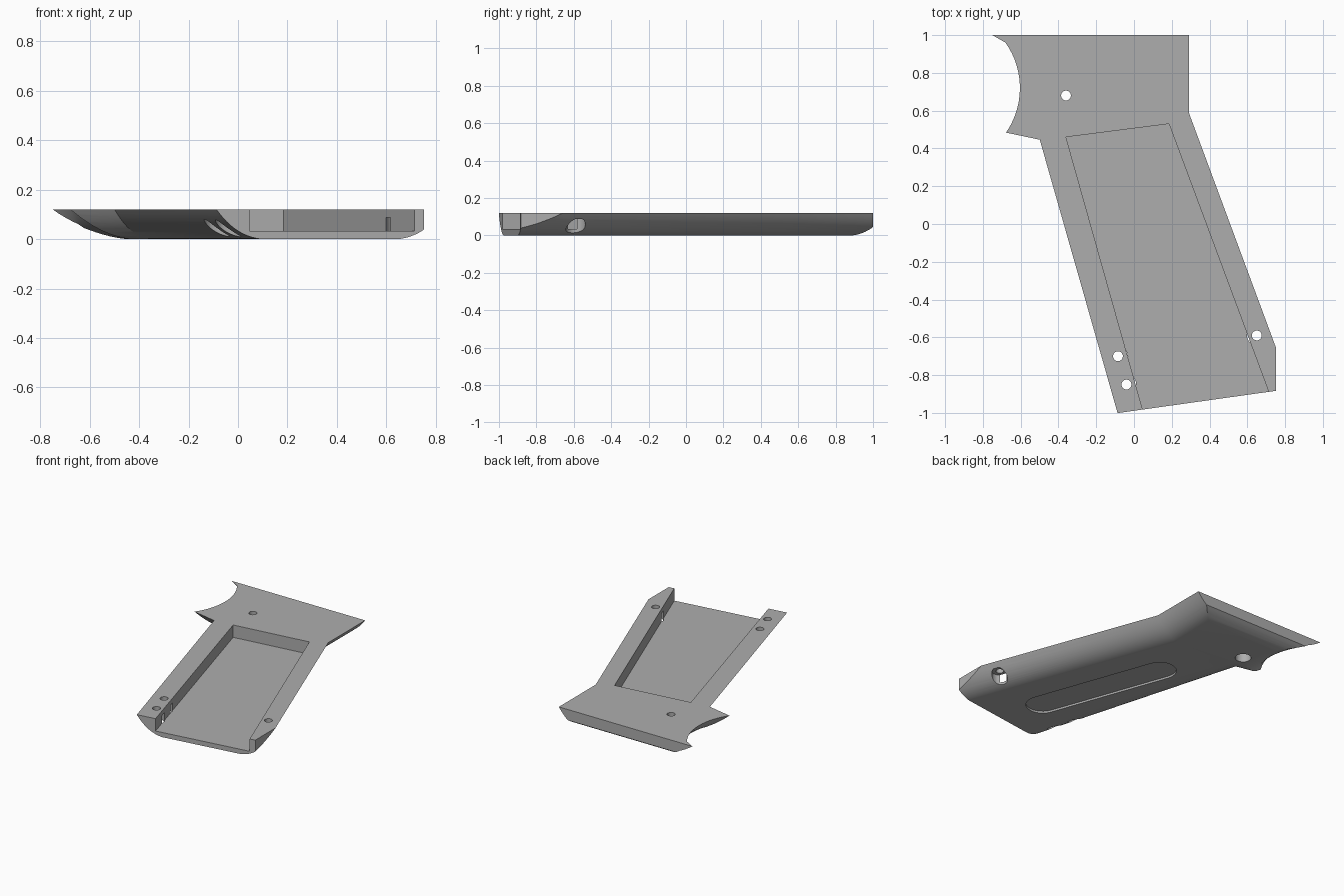
import bpy, bmesh, math
from mathutils import Vector

cube = bpy.data.objects.get("Cube")
if cube:
    bpy.data.objects.remove(cube)

grey = bpy.data.materials.new("satin_grey")
grey.use_nodes = True
colour = (0.42, 0.42, 0.42, 1)
grey.diffuse_color = colour
grey.node_tree.nodes["Principled BSDF"].inputs["Base Color"].default_value = colour

THICK, INSET, STEPS = 0.12, 0.18, 12


def rounded_edge():
    """(inset, height) pairs from the flat underside up to the top rim."""
    pairs = []
    for i in range(STEPS + 1):
        t = i / STEPS
        pairs.append((INSET * (1 - t) ** 2 + 2 * t * (1 - t) * 0.075,
                      2 * t * (1 - t) * 0.012 + THICK * t * t))
    return pairs


def loft(name, rings):
    """Closed solid through matching rings of 3D points."""
    bm = bmesh.new()
    rows = [[bm.verts.new(p) for p in ring] for ring in rings]
    n = len(rows[0])
    for low, high in zip(rows, rows[1:]):
        for i in range(n):
            j = (i + 1) % n
            bm.faces.new((low[i], low[j], high[j], high[i]))
    bm.faces.new(rows[0][::-1])
    bm.faces.new(rows[-1])
    bmesh.ops.recalc_face_normals(bm, faces=bm.faces)
    mesh = bpy.data.meshes.new(name)
    bm.to_mesh(mesh)
    bm.free()
    mesh.materials.append(grey)
    obj = bpy.data.objects.new(name, mesh)
    bpy.context.collection.objects.link(obj)
    return obj


def prism(name, outline, z0, z1):
    return loft(name, [[(x, y, z) for x, y in outline] for z in (z0, z1)])


def circle(cx, cy, r, start=0, end=math.tau, n=32):
    return [(cx + r * math.cos(start + (end - start) * i / n),
             cy + r * math.sin(start + (end - start) * i / n)) for i in range(n)]


def inset_outline(outline, d):
    """Move every side of a counter-clockwise convex outline inward by d."""
    pts = [Vector(p) for p in outline]
    result = []
    for i, p in enumerate(pts):
        a = (p - pts[i - 1]).normalized()
        b = (pts[(i + 1) % len(pts)] - p).normalized()
        na, nb = Vector((-a.y, a.x)), Vector((-b.y, b.x))
        result.append(p + (na + nb) * d / (1 + na.dot(nb)))
    return result


def rounded_slab(name, outline, top):
    rings = [[(p.x, p.y, z) for p in inset_outline(outline, d)] for d, z in rounded_edge()]
    rings.append([(x, y, top) for x, y in outline])
    return loft(name, rings)


def combine(target, tool, operation):
    mod = target.modifiers.new(operation, 'BOOLEAN')
    mod.operation, mod.solver, mod.object = operation, 'EXACT', tool
    bpy.context.view_layer.objects.active = target
    bpy.ops.object.modifier_apply(modifier=mod.name)
    bpy.data.objects.remove(tool)


# Slanted grip and wider upper block, both with rounded undersides
def along(a, b, y):
    return (a[0] + (b[0] - a[0]) * (y - a[1]) / (b[1] - a[1]), y)


left = ((-0.5, 0.45), (-0.09, -0.99))
right = ((0.305, 0.55), (0.75, -0.65))
body = rounded_slab("grip_panel", [along(*left, -1.4), along(*right, -1.4),
                                   along(*right, 0.8), along(*left, 0.8)], 0.16)
block = rounded_slab("upper_block", [(-1.3, 0.615), (0.29, 0.28), (0.29, 1.07), (-1.3, 1.07)], 0.15)
combine(body, block, 'UNION')

# Flared thumb scoop, bounded above by the slanted tip line
centre, radius = Vector((-1.02, 0.72)), 0.416
normal = Vector((0.04, 0.07)).normalized()
reach = normal.dot(Vector((-0.68, 0.96)) - centre)
rings = []
edge = rounded_edge()
for d, z in [(INSET, -0.05)] + edge + [(0, 0.2)]:
    r = radius + d
    end = math.atan2(normal.y, normal.x) - math.acos((reach + d) / r)
    ring = circle(centre.x, centre.y, r, -math.pi / 2, end, 28)
    corner = centre + r * Vector((math.cos(end), math.sin(end)))
    far = corner + Vector((-normal.y, normal.x)) * 0.8
    ring += [tuple(corner), tuple(far), (-1.9, far.y), (-1.9, centre.y - r)]
    rings.append([(x, y, z) for x, y in ring])
combine(body, loft("thumb_scoop", rings), 'DIFFERENCE')

# Straight cuts on the back, lower corner, lower end and top face
trim = prism("trim", [(-0.95, 1), (-0.95, -1.126), (-0.08, -1), (0.753, -0.883), (0.753, 1)], -0.1, THICK)
combine(body, trim, 'INTERSECT')

# Pocket open at the lower end
pocket_left = ((-0.36, 0.46), (0.045, -0.98))
pocket_right = ((0.185, 0.53), (0.71, -0.88))
pocket = prism("pocket", [pocket_left[0], along(*pocket_left, -1.2),
                          along(*pocket_right, -1.2), pocket_right[0]], 0.033, 0.3)
combine(body, pocket, 'DIFFERENCE')

# Screw holes with wide recesses from beneath
for x, y in [(-0.36, 0.68), (-0.085, -0.7), (-0.04, -0.85), (0.65, -0.59)]:
    combine(body, prism("screw_hole", circle(x, y, 0.026), -0.1, 0.3), 'DIFFERENCE')
    combine(body, prism("screw_recess", circle(x, y, 0.052), -0.1, 0.087), 'DIFFERENCE')

# Shallow round-ended slot on the underside
low, high = Vector((0.25, -0.63)), Vector((-0.05, 0.2))
heading = math.atan2(high.y - low.y, high.x - low.x)
slot = []
for p, start in ((high, heading - math.pi / 2), (low, heading + math.pi / 2)):
    slot += circle(p.x, p.y, 0.11, start, start + math.pi, 20)
    slot.append((p.x + 0.11 * math.cos(start + math.pi), p.y + 0.11 * math.sin(start + math.pi)))
combine(body, prism("underside_slot", slot, -0.1, 0.014), 'DIFFERENCE')

# Smooth rounded sides, crisp cuts
bpy.ops.object.select_all(action='DESELECT')
body.select_set(True)
bpy.context.view_layer.objects.active = body
bpy.ops.object.shade_smooth_by_angle(angle=math.radians(28))
